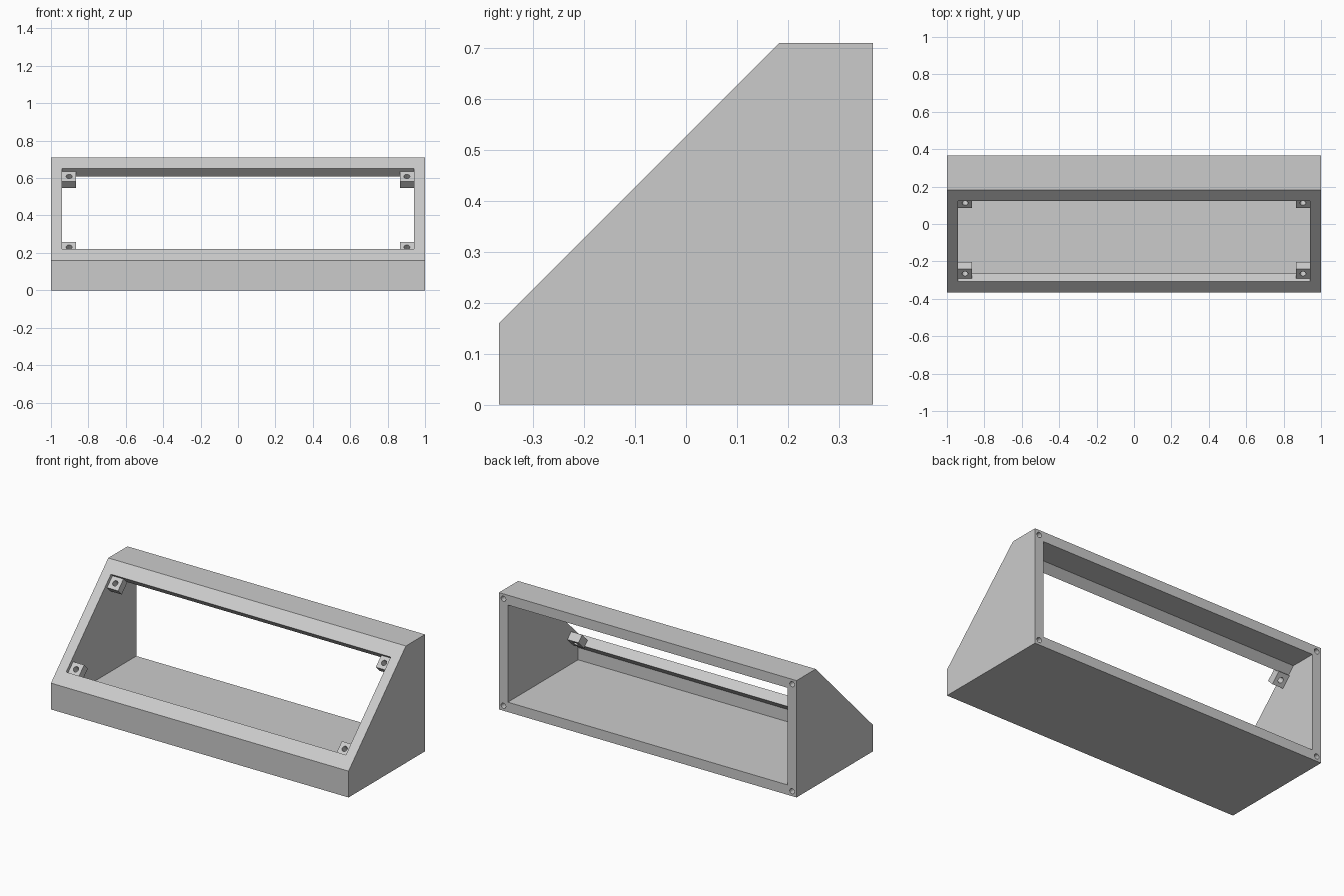
import bpy
import bmesh
from math import pi, sqrt
from mathutils import Matrix, Vector

old = bpy.data.objects.get("Cube")
if old:
    bpy.data.objects.remove(old, do_unlink=True)

grey = bpy.data.materials.new("light grey")
grey.use_nodes = True
colour = (0.6, 0.6, 0.6, 1)
grey.diffuse_color = colour
grey.node_tree.nodes["Principled BSDF"].inputs["Base Color"].default_value = colour

WALL = 0.06
BACK = 0.367
HEIGHT = 0.71
INNER_X = 1 - WALL
TILT = Matrix.Rotation(pi / 4, 4, 'X')
PANEL = Matrix.Translation((0, -0.092, 0.435)) @ TILT   # centre of the sloping face
HALF = 0.215 * sqrt(2)                                  # half the opening's slope length


def finish(name, bm):
    bmesh.ops.recalc_face_normals(bm, faces=bm.faces)
    mesh = bpy.data.meshes.new(name)
    bm.to_mesh(mesh)
    bm.free()
    mesh.materials.append(grey)
    obj = bpy.data.objects.new(name, mesh)
    bpy.context.collection.objects.link(obj)
    return obj


def prism(name, profile, half_x):
    bm = bmesh.new()
    face = bm.faces.new([bm.verts.new((-half_x, y, z)) for y, z in profile])
    ext = bmesh.ops.extrude_face_region(bm, geom=[face])
    verts = [v for v in ext["geom"] if isinstance(v, bmesh.types.BMVert)]
    bmesh.ops.translate(bm, verts=verts, vec=(2 * half_x, 0, 0))
    return finish(name, bm)


def box(name, low, high, frame):
    low, high = Vector(low), Vector(high)
    bm = bmesh.new()
    place = Matrix.Translation((low + high) / 2) @ Matrix.Diagonal((*(high - low), 1))
    bmesh.ops.create_cube(bm, size=1, matrix=frame @ place)
    return finish(name, bm)


def drill(name, frame, depth):
    bm = bmesh.new()
    bmesh.ops.create_cone(bm, cap_ends=True, segments=24, radius1=0.016,
                          radius2=0.016, depth=depth, matrix=frame)
    return finish(name, bm)


def cut(target, cutter):
    mod = target.modifiers.new("cut", 'BOOLEAN')
    mod.operation = 'DIFFERENCE'
    mod.solver = 'EXACT'
    mod.object = cutter
    bpy.context.view_layer.objects.active = target
    bpy.ops.object.modifier_apply(modifier=mod.name)
    bpy.data.objects.remove(cutter, do_unlink=True)


# Sloped enclosure, hollow and open at the back
case = prism("enclosure", [(-BACK, 0), (BACK, 0), (BACK, HEIGHT),
                           (0.183, HEIGHT), (-BACK, 0.16)], 1)
cut(case, prism("cavity", [(-0.307, WALL), (0.5, WALL), (0.5, HEIGHT - WALL),
                           (0.208, HEIGHT - WALL), (-0.307, 0.135)], INNER_X))

# Window through the sloping panel, square to its face
cut(case, box("window", (-INNER_X, -HALF, -0.065), (INNER_X, HALF, 0.1), PANEL))

# Screw holes in the rear rim
for x in (-0.97, 0.97):
    for z in (0.03, HEIGHT - 0.03):
        place = Matrix.Translation((x, BACK, z)) @ Matrix.Rotation(pi / 2, 4, 'X')
        cut(case, drill("rim_hole", place, 0.2))

# Drilled mounting tabs recessed in the window corners
SIZE, TUCK = 0.074, 0.004
for side, sx in (("right", -1), ("left", 1)):
    for level, sy in (("lower", -1), ("upper", 1)):
        xs = sorted((sx * (INNER_X - SIZE), sx * (INNER_X + TUCK)))
        ys = sorted((sy * (HALF - SIZE), sy * (HALF + TUCK)))
        tab = box(f"{level}_{side}_mounting_tab", (xs[0], ys[0], -0.071),
                  (xs[1], ys[1], -0.021), PANEL)
        centre = Matrix.Translation((sx * (INNER_X - SIZE / 2),
                                     sy * (HALF - SIZE / 2), -0.046))
        cut(tab, drill("tab_hole", PANEL @ centre, 0.2))
